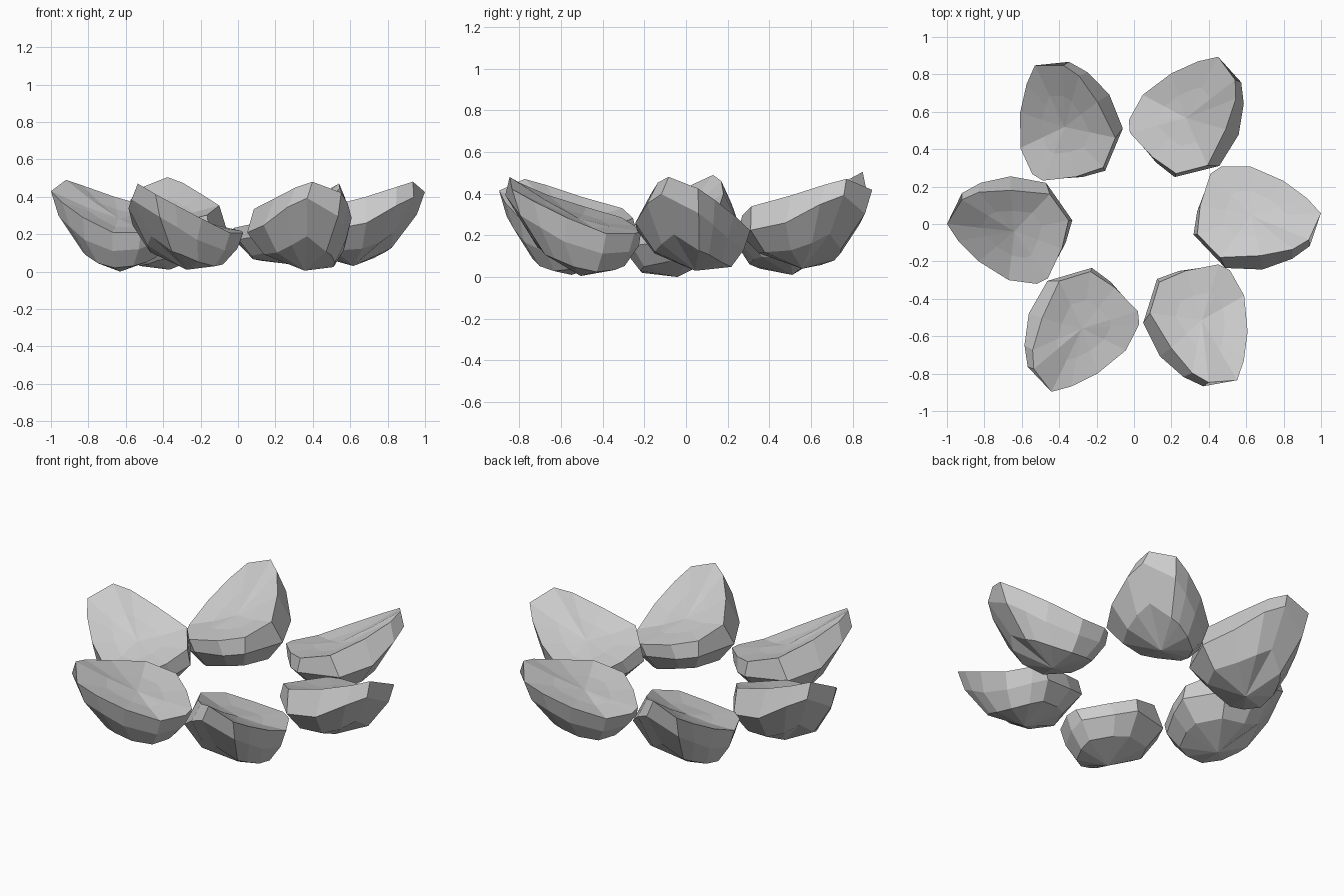
import bpy, bmesh
from math import radians
from mathutils import Matrix, Vector

if "Cube" in bpy.data.objects:
    bpy.data.objects.remove(bpy.data.objects["Cube"])

# One petal-shaped stone pointing along +x: rim, bulging side and underside rings
RIM = [(1.0, .0, .43), (.92, -.13, .49), (.83, -.17, .46), (.66, -.18, .40),
       (.45, -.16, .34), (.35, -.02, .29), (.385, .13, .25), (.46, .29, .22),
       (.52, .32, .21), (.67, .30, .21), (.83, .20, .29), (.94, .09, .37)]
SIDE = [(.96, .01, .30), (.92, -.165, .40), (.82, -.22, .35), (.66, -.255, .25),
        (.47, -.22, .21), (.33, -.02, .20), (.365, .10, .17), (.45, .26, .15),
        (.53, .29, .12), (.67, .27, .11), (.82, .17, .17), (.90, .09, .24)]
UNDER = [(.83, .03, .105), (.82, -.09, .19), (.75, -.14, .14), (.65, -.16, .10),
         (.51, -.14, .09), (.43, -.01, .085), (.44, .08, .075), (.49, .20, .05),
         (.56, .22, .03), (.66, .21, .02), (.75, .15, .045), (.81, .08, .085)]
DISH = Vector((.64, .04, .285))      # middle of the hollow top
KEEL = (.63, .04, .0)                # lowest point
PIVOT = Vector((.65, .02, 0))        # each stone spins about its own middle


def make_petal(name, angle, spin, stretch, lift, base):
    bm = bmesh.new()
    # hollow top ring lies between the rim and the dish centre
    top = [Vector(p).lerp(DISH, .5) - Vector((0, 0, .008)) for p in RIM]
    rings = [[bm.verts.new(p) for p in ring] for ring in (top, RIM, SIDE, UNDER)]
    dish, keel = bm.verts.new(DISH), bm.verts.new(KEEL)
    n = len(RIM)
    for i in range(n):
        j = (i + 1) % n
        for a, b in zip(rings, rings[1:]):
            bm.faces.new((a[i], a[j], b[j], b[i]))
        bm.faces.new((dish, rings[0][j], rings[0][i]))
        bm.faces.new((keel, rings[-1][i], rings[-1][j]))
    # small differences in length, height and heading between petals
    bm.transform(Matrix.Translation((1 - stretch, 0, base)) @ Matrix.Diagonal((stretch, 1, lift, 1)))
    bmesh.ops.rotate(bm, cent=PIVOT, matrix=Matrix.Rotation(radians(spin), 3, 'Z'), verts=bm.verts)
    bmesh.ops.rotate(bm, matrix=Matrix.Rotation(radians(angle), 3, 'Z'), verts=bm.verts)
    bmesh.ops.recalc_face_normals(bm, faces=bm.faces)
    mesh = bpy.data.meshes.new(name)
    bm.to_mesh(mesh)
    bm.free()
    bpy.context.collection.objects.link(bpy.data.objects.new(name, mesh))


# Ring of six stones: turn off the regular spacing, own spin, length, height, base height
PETALS = [(.8, 7, 1.03, .92, .03), (.5, 8, 1.02, .88, .04), (2, 0, 1.01, 1.01, .01),
          (0, 0, 1, 1, 0), (.3, 10, 1.04, .94, .01), (1.7, 5, 1.03, .97, .005)]
for k, (turn, spin, stretch, lift, base) in enumerate(PETALS):
    make_petal(f"stone_petal_{k + 1}", 60 * k + turn, spin, stretch, lift, base)
